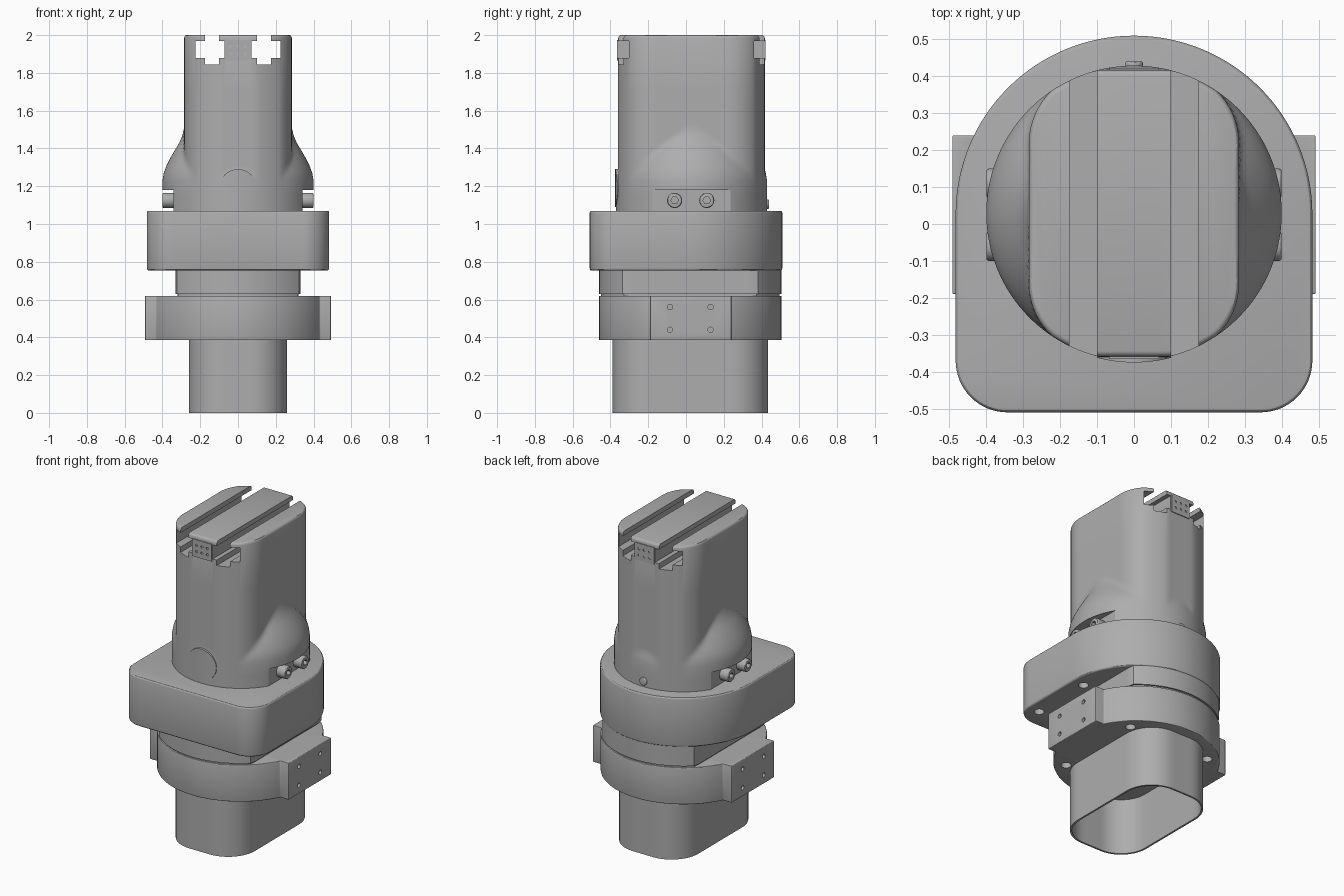
import bpy, bmesh, math
from mathutils import Matrix, Vector

if "Cube" in bpy.data.objects:
    bpy.data.objects.remove(bpy.data.objects["Cube"])

GREY = (0.42, 0.42, 0.42, 1)
grey = bpy.data.materials.new("plain grey")
grey.use_nodes = True
grey.diffuse_color = GREY
grey.node_tree.nodes["Principled BSDF"].inputs["Base Color"].default_value = GREY


def finish(name, bm):
    bmesh.ops.recalc_face_normals(bm, faces=bm.faces)
    mesh = bpy.data.meshes.new(name)
    bm.to_mesh(mesh)
    bm.free()
    mesh.materials.append(grey)
    obj = bpy.data.objects.new(name, mesh)
    bpy.context.collection.objects.link(obj)
    return obj


def select(obj):
    bpy.ops.object.select_all(action="DESELECT")
    obj.select_set(True)
    bpy.context.view_layer.objects.active = obj


def loft(name, rings):
    """Skin a stack of equal-length closed loops and cap both ends."""
    bm = bmesh.new()
    rows = [[bm.verts.new(p) for p in ring] for ring in rings]
    n = len(rows[0])
    for a, b in zip(rows, rows[1:]):
        for i in range(n):
            j = (i + 1) % n
            bm.faces.new((a[i], a[j], b[j], b[i]))
    bm.faces.new(rows[0][::-1])
    bm.faces.new(rows[-1])
    return finish(name, bm)


def prism(name, outline, z0, z1):
    return loft(name, [[(x, y, z) for x, y in outline] for z in (z0, z1)])


def box(name, x0, x1, y0, y1, z0, z1):
    return prism(name, [(x0, y0), (x1, y0), (x1, y1), (x0, y1)], z0, z1)


def cylinder(name, center, r, depth, axis="Z", sides=32):
    bm = bmesh.new()
    turn = {"X": Matrix.Rotation(math.pi / 2, 4, "Y"),
            "Y": Matrix.Rotation(math.pi / 2, 4, "X"), "Z": Matrix()}[axis]
    bmesh.ops.create_cone(bm, cap_ends=True, segments=sides, radius1=r, radius2=r,
                          depth=depth, matrix=Matrix.Translation(Vector(center)) @ turn)
    return finish(name, bm)


def boolean(obj, cutters, operation="DIFFERENCE"):
    for cutter in cutters:
        cutter.hide_render = True
        mod = obj.modifiers.new("cut", "BOOLEAN")
        mod.operation, mod.object, mod.solver = operation, cutter, "EXACT"
        select(obj)
        bpy.ops.object.modifier_apply(modifier=mod.name)
        bpy.data.objects.remove(cutter)


def bevel(obj, width):
    mod = obj.modifiers.new("bevel", "BEVEL")
    mod.width, mod.segments, mod.limit_method = width, 3, "ANGLE"
    mod.angle_limit = math.radians(40)
    select(obj)
    bpy.ops.object.modifier_apply(modifier=mod.name)


def rounded_radius(t, hx, hy, r):
    """Distance from the centre of a rounded rectangle to its edge at angle t."""
    lo, hi = 0, 1
    for _ in range(30):
        m = (lo + hi) / 2
        qx = abs(m * math.cos(t)) - hx + r
        qy = abs(m * math.sin(t)) - hy + r
        d = math.hypot(max(qx, 0), max(qy, 0)) + min(max(qx, qy), 0) - r
        lo, hi = (m, hi) if d < 0 else (lo, m)
    return lo


ANGLES = [math.tau * i / 128 for i in range(128)]


def rounded(hx, hy, r, cy, limit=1):
    out = []
    for t in ANGLES:
        d = min(rounded_radius(t, hx, hy, r), limit)
        out.append((d * math.cos(t), cy + d * math.sin(t)))
    return out


# Hollow lower sleeve
sleeve = prism("lower_sleeve", rounded(0.26, 0.412, 0.19, 0.023), 0, 0.4)
boolean(sleeve, [prism("sleeve_cut", rounded(0.248, 0.4, 0.178, 0.023), -0.1, 0.36)])

# Clamp ring with side tabs and screw holes
RC = 0.0225
ring = prism("clamp_ring", rounded(0.4825, 0.4825, 0.4825, RC), 0.385, 0.62)
boolean(ring, [box("tabs", -0.492, 0.492, -0.19, 0.24, 0.385, 0.62)], "UNION")
bevel(ring, 0.004)
cuts = [cylinder("hole", (0.41 * sx, RC + 0.41 * sy, 0.4), 0.03, 0.12)
        for sx, sy in ((0.707, 0.707), (-0.707, 0.707), (0.707, -0.707), (-0.707, -0.707))]
cuts += [cylinder("hole", (sx * 0.49, y, z), 0.014, 0.06, "X", 16)
         for sx in (-1, 1) for y in (-0.085, 0.13) for z in (0.44, 0.56)]
boolean(ring, cuts)

# Waist between ring and collar
waist = prism("waist", rounded(0.33, 0.4825, 0.12, RC, 0.4825), 0.63, 0.77)
seam = prism("waist_seam", rounded(0.32, 0.472, 0.12, RC, 0.472), 0.61, 0.64)

# Collar: round at the back, square with rounded corners at the front
CR, CY, CORNER = 0.483, 0.027, 0.14
outline = [(CR * math.cos(math.pi * i / 64), CY + CR * math.sin(math.pi * i / 64))
           for i in range(65)]
for sx, start in ((-1, math.pi), (1, 1.5 * math.pi)):
    for i in range(17):
        t = start + math.pi / 2 * i / 16
        outline.append((sx * (CR - CORNER) + CORNER * math.cos(t),
                        -0.51 + CORNER + CORNER * math.sin(t)))
collar = prism("collar", outline, 0.753, 1.07)
bevel(collar, 0.012)
boolean(collar, [cylinder("hole", (x, y, 0.76), 0.03, 0.1)
                 for x in (-0.4, 0.4) for y in (-0.38, 0.02)])

# Upper body: round shoulder running into a flat-sided neck
SHOULDER = [(1.06, 0.4), (1.23, 0.4), (1.27, 0.393), (1.31, 0.378), (1.35, 0.358),
            (1.39, 0.335), (1.43, 0.311), (1.47, 0.294), (1.51, 0.285), (1.56, 0.28)]


def shoulder(z):
    for (z0, r0), (z1, r1) in zip(SHOULDER, SHOULDER[1:]):
        if z <= z1:
            return r0 + (r1 - r0) * (z - z0) / (z1 - z0)
    return 0


BY = 0.029
neck = [min(rounded_radius(t, 0.285, 0.388, 0.2), 0.4) for t in ANGLES]
levels = [1.06, 1.15, 1.23] + [1.23 + 0.02 * i for i in range(1, 17)] + [1.7, 1.985]
rows = [(z, 0) for z in levels] + [(1.993, 0.003), (1.998, 0.008), (2.0, 0.015)]
body = loft("upper_body", [[
    ((max(d, shoulder(z)) - inset) * math.cos(t),
     BY + (max(d, shoulder(z)) - inset) * math.sin(t), z)
    for t, d in zip(ANGLES, neck)] for z, inset in rows])

# Cross-shaped rail slots, side flats
cuts = []
for s in (-1, 1):
    for a, b, z0, z1 in ((0.1, 0.175, 1.845, 2.1), (0.072, 0.225, 1.88, 1.97)):
        cuts.append(box("slot", min(s * a, s * b), max(s * a, s * b), -1, 1, z0, z1))
    cuts.append(box("flat", min(s * 0.342, s * 0.6), max(s * 0.342, s * 0.6),
                    -0.3, 0.36, 1.0, 1.18))
boolean(body, cuts)

# Socket plates on both ends of the rail
for name, y in (("front_socket", -0.36), ("back_socket", 0.416)):
    plate = box(name, -0.068, 0.068, y - 0.006, y + 0.006, 1.865, 1.975)
    boolean(plate, [cylinder("pin", (x, y, z), 0.008, 0.1, "Y", 10)
                    for x in (-0.038, 0, 0.038) for z in (1.9, 1.94)])

# Round front cover following the body curve
cover = cylinder("front_cover", (0, -0.34, 1.19), 0.1, 0.12, "Y", 48)
boolean(cover, [cylinder("cover_curve", (0, BY, 1.19), 0.404, 0.4, "Z", 128)], "INTERSECT")

# Small back button
button = cylinder("back_button", (0, 0.425, 1.105), 0.025, 0.03, "Y", 24)
bevel(button, 0.006)

# Side screws with hex sockets
for side, s in (("left", 1), ("right", -1)):
    for i, y in enumerate((-0.06, 0.11)):
        screw = cylinder(f"{side}_screw_{i + 1}", (s * 0.367, y, 1.125), 0.04, 0.066, "X")
        bevel(screw, 0.008)
        boolean(screw, [cylinder("hex", (s * 0.4, y, 1.125), 0.02, 0.05, "X", 6)])

for obj in [o for o in bpy.context.scene.objects if o.type == "MESH" and grey.name in o.data.materials]:
    select(obj)
    bpy.ops.object.shade_smooth_by_angle(angle=math.radians(30))
